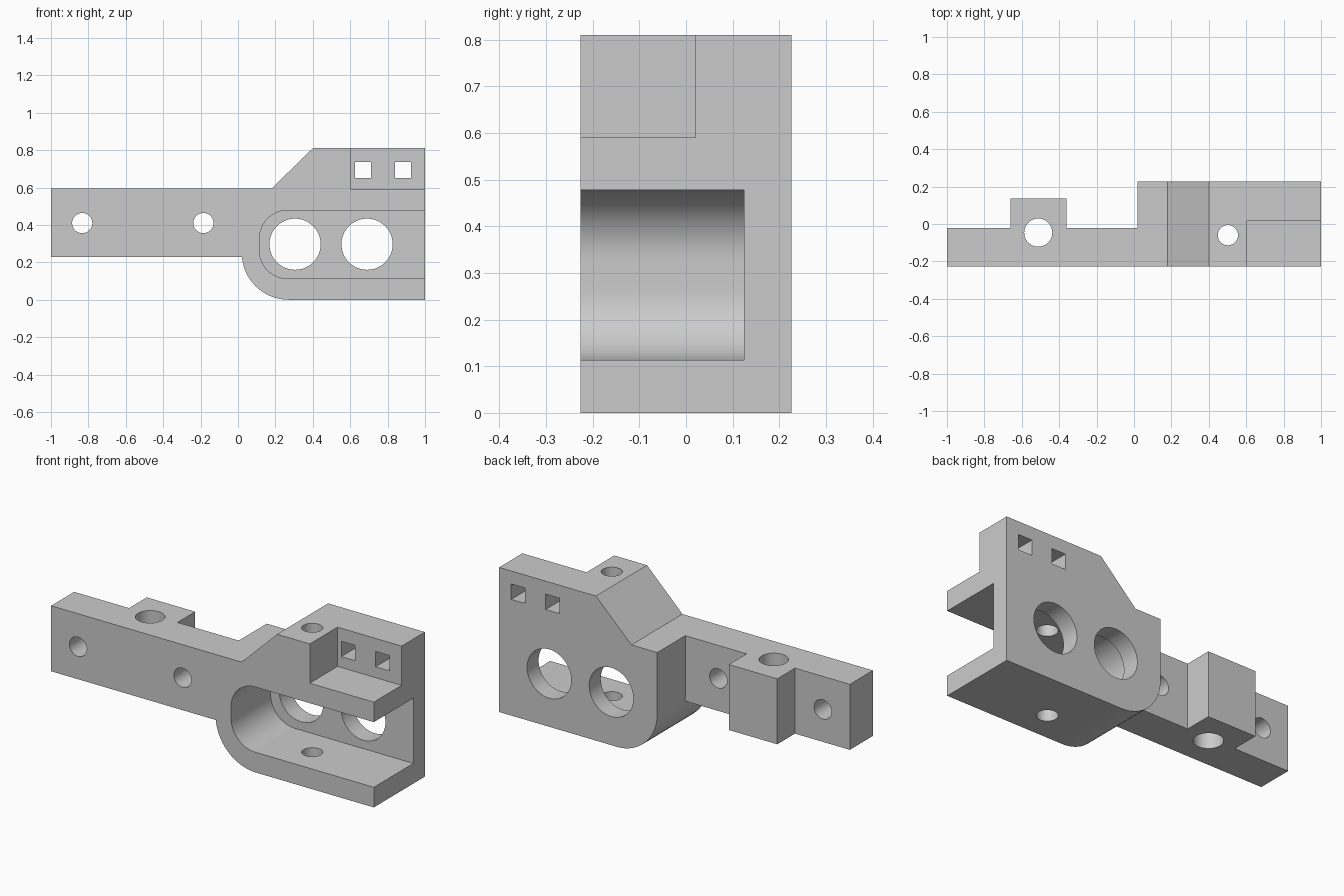
import bpy
import bmesh
from math import cos, sin, radians
from mathutils import Vector

if "Cube" in bpy.data.objects:
    bpy.data.objects.remove(bpy.data.objects["Cube"], do_unlink=True)

grey = bpy.data.materials.new("plain grey")
grey.use_nodes = True
grey.diffuse_color = (0.6, 0.6, 0.6, 1)
grey.node_tree.nodes["Principled BSDF"].inputs["Base Color"].default_value = (0.6, 0.6, 0.6, 1)

FRONT, BACK = -0.226, 0.226


def arc(cx, cz, r, start, end, steps=16):
    angles = [radians(start + (end - start) * i / steps) for i in range(steps + 1)]
    return [(cx + r * cos(a), cz + r * sin(a)) for a in angles]


def rect(x0, x1, z0, z1):
    return [(x0, z0), (x1, z0), (x1, z1), (x0, z1)]


def prism(name, outline, low, high, axis="y"):
    """Extrude an outline along y (points are x, z) or along z (points are x, y)."""
    bm = bmesh.new()
    ends = []
    for level in (low, high):
        ends.append([bm.verts.new(Vector((p, level, q) if axis == "y" else (p, q, level)))
                     for p, q in outline])
    bottom, top = ends
    bm.faces.new(bottom)
    bm.faces.new(top)
    for i in range(len(outline)):
        bm.faces.new((bottom[i - 1], bottom[i], top[i], top[i - 1]))
    bmesh.ops.recalc_face_normals(bm, faces=bm.faces[:])
    mesh = bpy.data.meshes.new(name)
    bm.to_mesh(mesh)
    bm.free()
    mesh.materials.append(grey)
    obj = bpy.data.objects.new(name, mesh)
    bpy.context.scene.collection.objects.link(obj)
    return obj


def hole(name, a, b, r, low, high, axis):
    return prism(name, arc(a, b, r, 0, 352.5, 47), low, high, axis)


# Housing with sloped shoulder and rounded lower corner
bracket = prism("bracket", [(0.02, 0.595), (0.18, 0.595), (0.4, 0.81), (1, 0.81), (1, 0)]
                + arc(0.27, 0.25, 0.25, 270, 180), FRONT, BACK)

# Arm with a boss on its back, drawn from above
arm = prism("arm", [(-1, FRONT), (0.06, FRONT), (0.06, -0.022), (-0.36, -0.022), (-0.36, 0.135),
                    (-0.66, 0.135), (-0.66, -0.022), (-1, -0.022)], 0.228, 0.595, "z")

# Pocket, open at the front and the left side, and the stepped notch
cutters = [
    prism("pocket_cutter", [(1.1, 0.113), (1.1, 0.478)] + arc(0.265, 0.328, 0.15, 90, 180)
          + arc(0.265, 0.263, 0.15, 180, 270), -0.4, 0.124),
    prism("notch_cutter", rect(0.603, 1.1, 0.59, 0.9), -0.4, 0.02),
]

# Holes running front to back
for x in (-0.833, -0.185):
    cutters.append(hole("arm_hole_cutter", x, 0.41, 0.054, -0.4, 0.01, "y"))
for x in (0.305, 0.69):
    cutters.append(hole("window_cutter", x, 0.297, 0.137, 0, 0.4, "y"))
for x in (0.626, 0.839):
    cutters.append(prism("square_slot_cutter", rect(x, x + 0.086, 0.651, 0.737), -0.1, 0.4))

# Holes running top to bottom
cutters.append(hole("boss_hole_cutter", -0.512, -0.046, 0.075, 0.1, 0.9, "z"))
cutters.append(hole("housing_hole_cutter", 0.502, -0.06, 0.054, -0.1, 0.95, "z"))

# Join the arm, then take away the cutters
for tool in [arm] + cutters:
    mod = bracket.modifiers.new(tool.name, "BOOLEAN")
    mod.operation = "UNION" if tool is arm else "DIFFERENCE"
    mod.solver = "EXACT"
    mod.object = tool
    tool.hide_render = True

# Bake the cuts into the bracket
depsgraph = bpy.context.evaluated_depsgraph_get()
solid = bmesh.new()
solid.from_object(bracket, depsgraph)
bracket.modifiers.clear()
solid.to_mesh(bracket.data)
solid.free()
for tool in [arm] + cutters:
    bpy.data.objects.remove(tool, do_unlink=True)

# Smooth curved walls, crisp edges
bracket.data.shade_smooth()
bracket.data.set_sharp_from_angle(angle=radians(30))
bracket.data.update()
